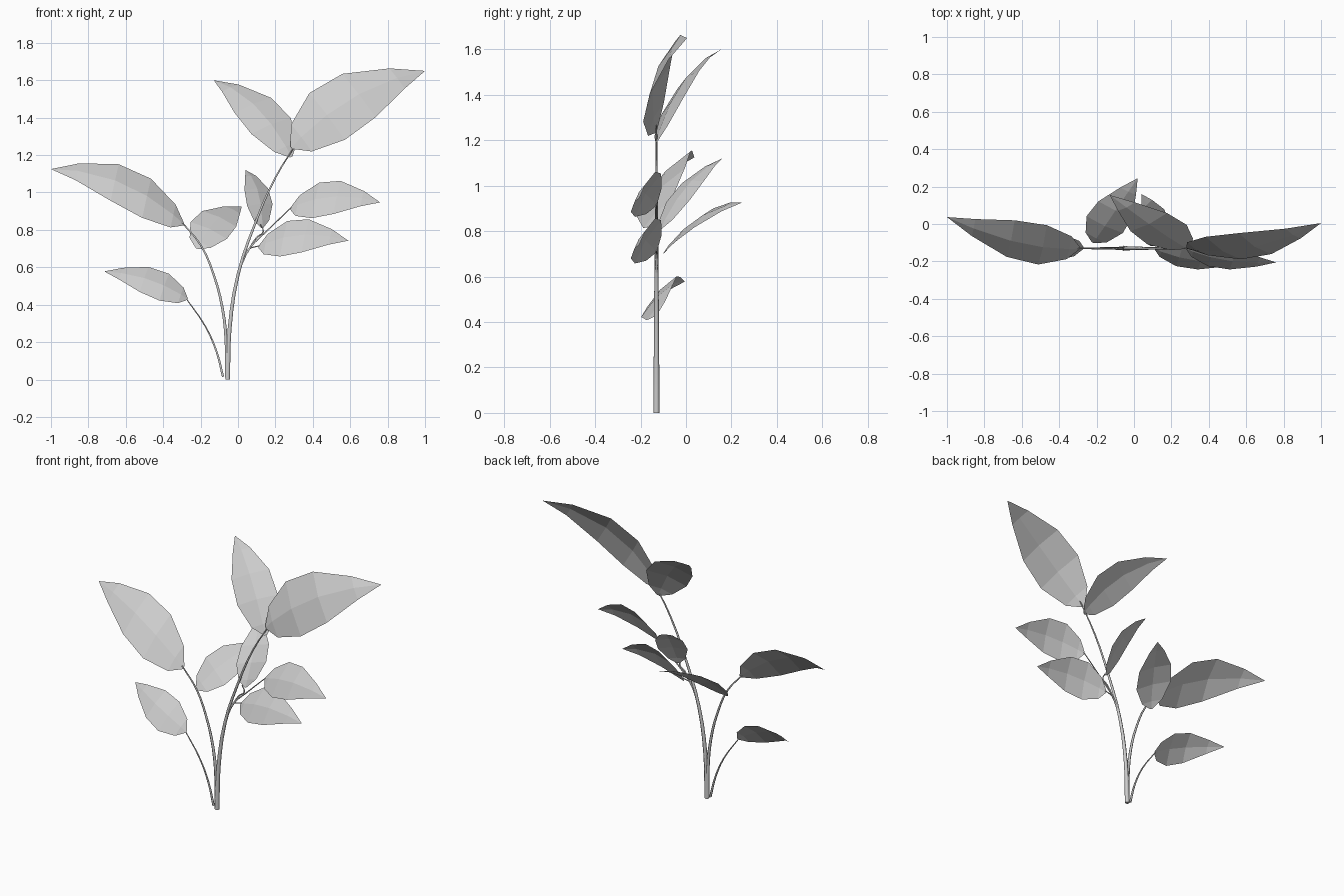
import bpy, bmesh
from mathutils import Vector

if "Cube" in bpy.data.objects:
    bpy.data.objects.remove(bpy.data.objects["Cube"])

Y = -0.13  # plane in which all stems lie

# Stations along a leaf: (position, relative half width)
PROFILE = [(0.0, 0.06), (0.08, 0.58), (0.28, 1.0), (0.52, 0.93), (0.80, 0.43)]


def leaf(name, base, tip, side, bow, crown=0.12):
    """Low-poly leaf blade: arched midrib, slightly crowned across."""
    base, tip, side, bow = map(Vector, (base, tip, side, bow))
    normal = side.cross(tip - base).normalized()
    if normal.z < 0:
        normal.negate()

    def spine(t):
        return base.lerp(tip, t) + bow * (4 * t * (1 - t))

    bm = bmesh.new()
    rows = []
    for t, w in PROFILE:
        mid = spine(t)
        lift = normal * (crown * w * side.length)
        rows.append([bm.verts.new(mid + side * w), bm.verts.new(mid + lift),
                     bm.verts.new(mid - side * w)])
    for a, b in zip(rows, rows[1:]):
        for i in (0, 1):
            bm.faces.new((a[i], a[i + 1], b[i + 1], b[i]))
    end = bm.verts.new(tip)
    for i in (0, 1):
        bm.faces.new((rows[-1][i], rows[-1][i + 1], end))
    me = bpy.data.meshes.new(name)
    bm.to_mesh(me)
    bm.free()
    bpy.context.collection.objects.link(bpy.data.objects.new(name, me))


def stem(name, points, r0, r1):
    """Tapered tube through (x, z) points in the stem plane."""
    cu = bpy.data.curves.new(name, 'CURVE')
    cu.dimensions = '3D'
    cu.bevel_depth = 1.0
    cu.bevel_resolution = 1
    cu.resolution_u = 3
    cu.use_fill_caps = True
    sp = cu.splines.new('BEZIER')
    sp.bezier_points.add(len(points) - 1)
    for i, (p, (x, z)) in enumerate(zip(sp.bezier_points, points)):
        p.co = (x, Y, z)
        p.handle_left_type = p.handle_right_type = 'AUTO'
        p.radius = r0 + (r1 - r0) * i / (len(points) - 1)
    bpy.context.collection.objects.link(bpy.data.objects.new(name, cu))


# Stems
stem("main_stem", [(-.055, 0), (-.045, .27), (0, .56), (.09, .83), (.2, 1.08), (.315, 1.265)], .014, .003)
stem("left_stem", [(-.06, .01), (-.063, .2), (-.083, .38), (-.13, .56), (-.2, .72), (-.3, .84)], .011, .004)
stem("low_left_stem", [(-.08, .015), (-.115, .15), (-.175, .285), (-.275, .43)], .007, .003)
stem("upper_right_twig", [(.02, .62), (.06, .70), (.15, .79), (.285, .92)], .006, .003)
stem("lower_right_twig", [(.015, .61), (.055, .695), (.115, .715)], .005, .003)
stem("centre_twig", [(.05, .68), (.1, .76), (.135, .79), (.12, .83)], .005, .003)

# Leaves: base, tip, half-width vector, arch vector
leaf("left_leaf", (-.29, Y, .83), (-1, .037, 1.125), (.023, .105, .105), (.0, -.035, .07))
leaf("top_right_leaf", (.285, Y, 1.24), (1, .005, 1.65), (-.095, .06, .125), (-.01, -.045, .065))
leaf("top_left_leaf", (.285, Y, 1.19), (-.13, .155, 1.6), (.105, .052, .043), (.01, -.008, .063))
leaf("low_left_leaf", (-.27, Y, .43), (-.715, -.005, .578), (.025, .07, .072), (0, -.04, .028))
leaf("mid_left_leaf", (-.22, -.1, .70), (.02, .245, .925), (-.097, .045, .045), (-.005, 0, .042))
leaf("centre_leaf", (.13, -.11, .81), (.04, .16, 1.12), (.068, .052, .005), (.015, 0, .045))
for name, dx, dz in (("upper_right_leaf", 0, 0), ("lower_right_leaf", -.17, -.205)):
    leaf(name, (.28 + dx, Y, .915 + dz), (.76 + dx, -.205, .947 + dz), (.02, .058, .095), (0, -.02, .042))
